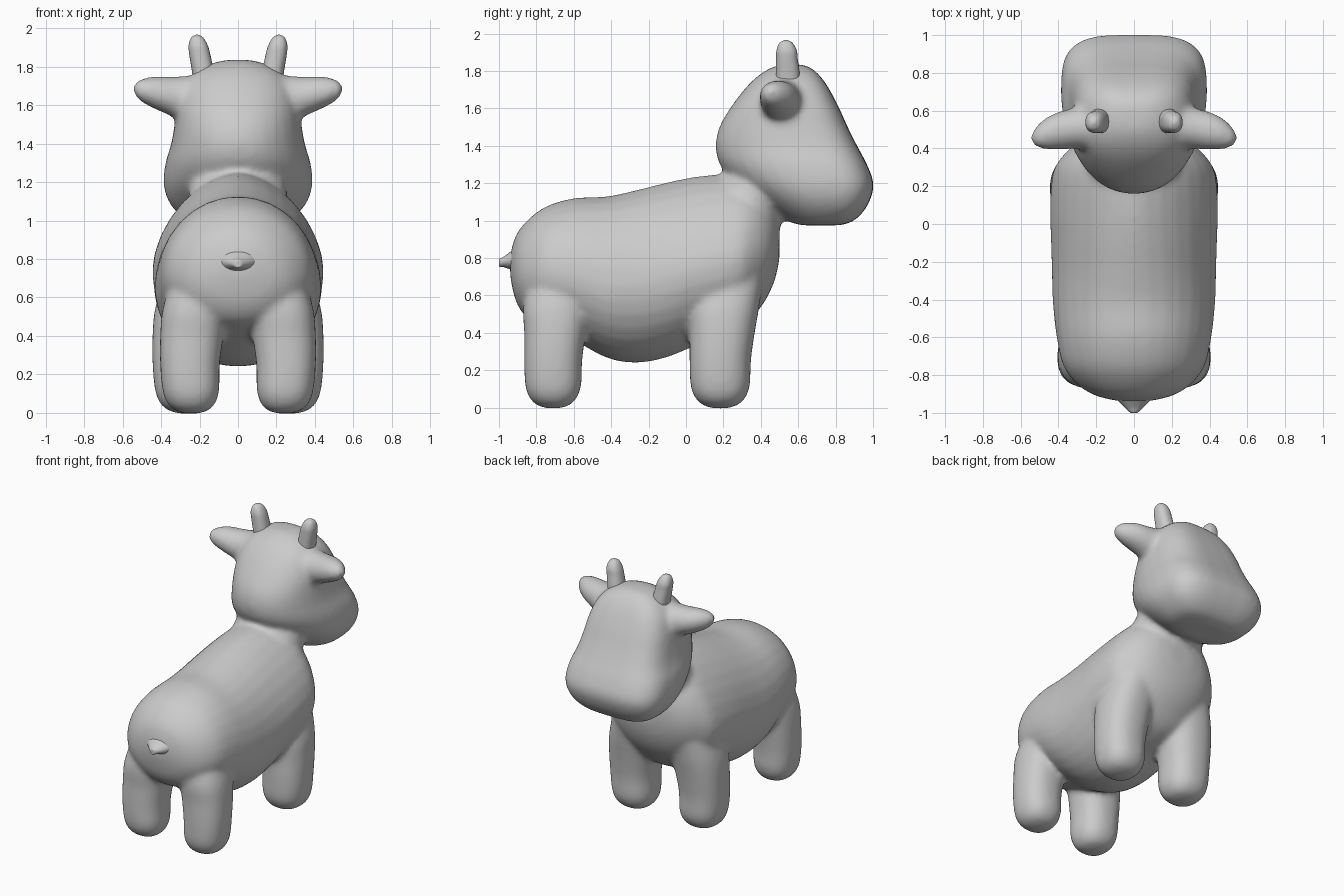
import bpy, bmesh, math
from mathutils import Vector, Matrix

N = 32


def power(v, e):
    return math.copysign(abs(v) ** e, v)


def refine(rows, steps=4):
    """Catmull-Rom interpolation between rows of section values."""
    out = []
    for i in range(len(rows) - 1):
        p0, p1, p2, p3 = (rows[max(i - 1, 0)], rows[i], rows[i + 1], rows[min(i + 2, len(rows) - 1)])
        for s in range(steps):
            t = s / steps
            out.append([0.5 * (2 * b + (c - a) * t + (2 * a - 5 * b + 4 * c - d) * t * t
                               + (3 * b - a - 3 * c + d) * t ** 3)
                        for a, b, c, d in zip(p0, p1, p2, p3)])
    return out + [list(rows[-1])]


def loft(bm, rows, section, mirror=False):
    """Skin closed rings; section(row, cos, sin) gives a point."""
    for side in ((1, -1) if mirror else (1,)):
        rings = []
        for r in refine(rows):
            ring = []
            for k in range(N):
                a = 2 * math.pi * k / N
                x, y, z = section(r, math.cos(a), math.sin(a))
                ring.append(bm.verts.new((x * side, y, z)))
            rings.append(ring)
        faces = [bm.faces.new(rings[0]), bm.faces.new(rings[-1])]
        for a, b in zip(rings, rings[1:]):
            for k in range(N):
                j = (k + 1) % N
                faces.append(bm.faces.new((a[k], a[j], b[j], b[k])))
        bmesh.ops.recalc_face_normals(bm, faces=faces)


def make_object(name, bm):
    me = bpy.data.meshes.new(name)
    bm.to_mesh(me)
    bm.free()
    for p in me.polygons:
        p.use_smooth = True
    ob = bpy.data.objects.new(name, me)
    bpy.context.collection.objects.link(ob)
    return ob


# section shapes
def torso_section(r, c, s):
    y, top, bot, w, e = r
    mid = bot + (top - bot) * 0.45
    h = top - mid if s > 0 else mid - bot
    p = 2 / e if s > 0 else 1.0
    return w * power(c, p), y, mid + h * power(s, p)


def head_section(r, c, s):
    z, y0, yc, y1, w = r
    p = 2 / 3.4 if s > 0 else 2 / 2.1
    return w * power(c, p), yc + ((y1 - yc) if s > 0 else (yc - y0)) * power(s, p), z


def leg_section(r, c, s):
    z, cx, cy, rx, ry = r
    return cx + rx * power(c, 0.85), cy + ry * power(s, 0.85), z


def ear_section(r, c, s):
    x, y, z, ry, rz = r
    return x, y + ry * c, z + rz * s


def tail_section(r, c, s):
    y, z, w, h = r
    return w * c, y, z + h * s


body = bmesh.new()

# torso: y, top, bottom, half width, upper roundness
loft(body, [
    (-0.94, 0.82, 0.70, 0.07, 2), (-0.91, 0.92, 0.57, 0.20, 2),
    (-0.85, 1.00, 0.48, 0.30, 2), (-0.75, 1.075, 0.43, 0.375, 2),
    (-0.60, 1.12, 0.36, 0.41, 2), (-0.42, 1.13, 0.265, 0.43, 2),
    (-0.26, 1.165, 0.24, 0.435, 1.9), (-0.10, 1.205, 0.27, 0.44, 1.8),
    (0.05, 1.235, 0.33, 0.445, 1.7), (0.20, 1.25, 0.37, 0.44, 1.7),
    (0.30, 1.25, 0.42, 0.42, 1.7), (0.38, 1.21, 0.51, 0.36, 1.8),
    (0.44, 1.14, 0.60, 0.29, 1.9), (0.48, 1.07, 0.70, 0.20, 2),
    (0.50, 0.98, 0.80, 0.09, 2)], torso_section)

# head: z, back, widest point, front, half width
loft(body, [
    (0.975, 0.62, 0.72, 0.82, 0.14), (0.995, 0.55, 0.72, 0.89, 0.25),
    (1.05, 0.46, 0.73, 0.95, 0.325), (1.12, 0.36, 0.72, 0.988, 0.37),
    (1.20, 0.26, 0.70, 1.003, 0.387), (1.30, 0.18, 0.66, 0.968, 0.377),
    (1.40, 0.158, 0.60, 0.915, 0.347), (1.50, 0.178, 0.56, 0.865, 0.33),
    (1.60, 0.235, 0.53, 0.82, 0.315), (1.70, 0.31, 0.52, 0.768, 0.28),
    (1.77, 0.38, 0.53, 0.72, 0.22), (1.815, 0.45, 0.55, 0.67, 0.14),
    (1.835, 0.51, 0.56, 0.62, 0.06)], head_section)

# neck
bmesh.ops.create_uvsphere(body, u_segments=24, v_segments=16, radius=1,
                          matrix=Matrix.Translation((0, 0.35, 1.11))
                          @ Matrix.Rotation(math.radians(-38), 4, 'X')
                          @ Matrix.Diagonal((0.26, 0.205, 0.24, 1)))

# legs: z, centre x, centre y, radius x, radius y
leg = [(-0.004, 0.24, -0.71, 0.03, 0.03), (0.012, 0.24, -0.71, 0.085, 0.085),
       (0.05, 0.243, -0.71, 0.125, 0.125), (0.12, 0.245, -0.71, 0.148, 0.15),
       (0.25, 0.25, -0.71, 0.155, 0.155), (0.40, 0.24, -0.70, 0.165, 0.165),
       (0.55, 0.22, -0.69, 0.17, 0.18), (0.75, 0.18, -0.65, 0.15, 0.17)]
loft(body, leg, leg_section, mirror=True)
loft(body, [(z, x + 0.03, y + 0.893, rx * 1.06, ry * 1.06) for z, x, y, rx, ry in leg],
     leg_section, mirror=True)

# ears: x, centre y, centre z, radius y, radius z
loft(body, [(0.20, 0.52, 1.63, 0.13, 0.13), (0.30, 0.51, 1.635, 0.112, 0.115),
            (0.36, 0.50, 1.648, 0.105, 0.10), (0.42, 0.49, 1.662, 0.097, 0.088),
            (0.48, 0.475, 1.673, 0.078, 0.07), (0.525, 0.46, 1.68, 0.048, 0.045),
            (0.545, 0.455, 1.683, 0.015, 0.015)], ear_section, mirror=True)

# fuse everything into one soft skin
body_ob = make_object("body", body)
fuse = body_ob.modifiers.new("fuse", 'REMESH')
fuse.mode = 'VOXEL'
fuse.voxel_size = 0.016
fuse.use_smooth_shade = True
soft = body_ob.modifiers.new("soften", 'SMOOTH')
soft.factor = 0.5
soft.iterations = 14

# horns keep a crisp join with the head
horns = bmesh.new()
loft(horns, [(1.70, 0.17, 0.545, 0.06, 0.065), (1.78, 0.183, 0.545, 0.057, 0.064),
             (1.86, 0.198, 0.54, 0.055, 0.058), (1.91, 0.207, 0.538, 0.05, 0.054),
             (1.95, 0.212, 0.535, 0.032, 0.035), (1.966, 0.213, 0.535, 0.006, 0.006)],
     leg_section, mirror=True)
make_object("horns", horns)

# stubby tail
tail = bmesh.new()
loft(tail, [(-0.86, 0.80, 0.17, 0.11), (-0.92, 0.79, 0.10, 0.06),
            (-0.97, 0.78, 0.05, 0.03), (-0.998, 0.775, 0.02, 0.02),
            (-1.0, 0.775, 0.005, 0.005)], tail_section)
make_object("tail", tail)
